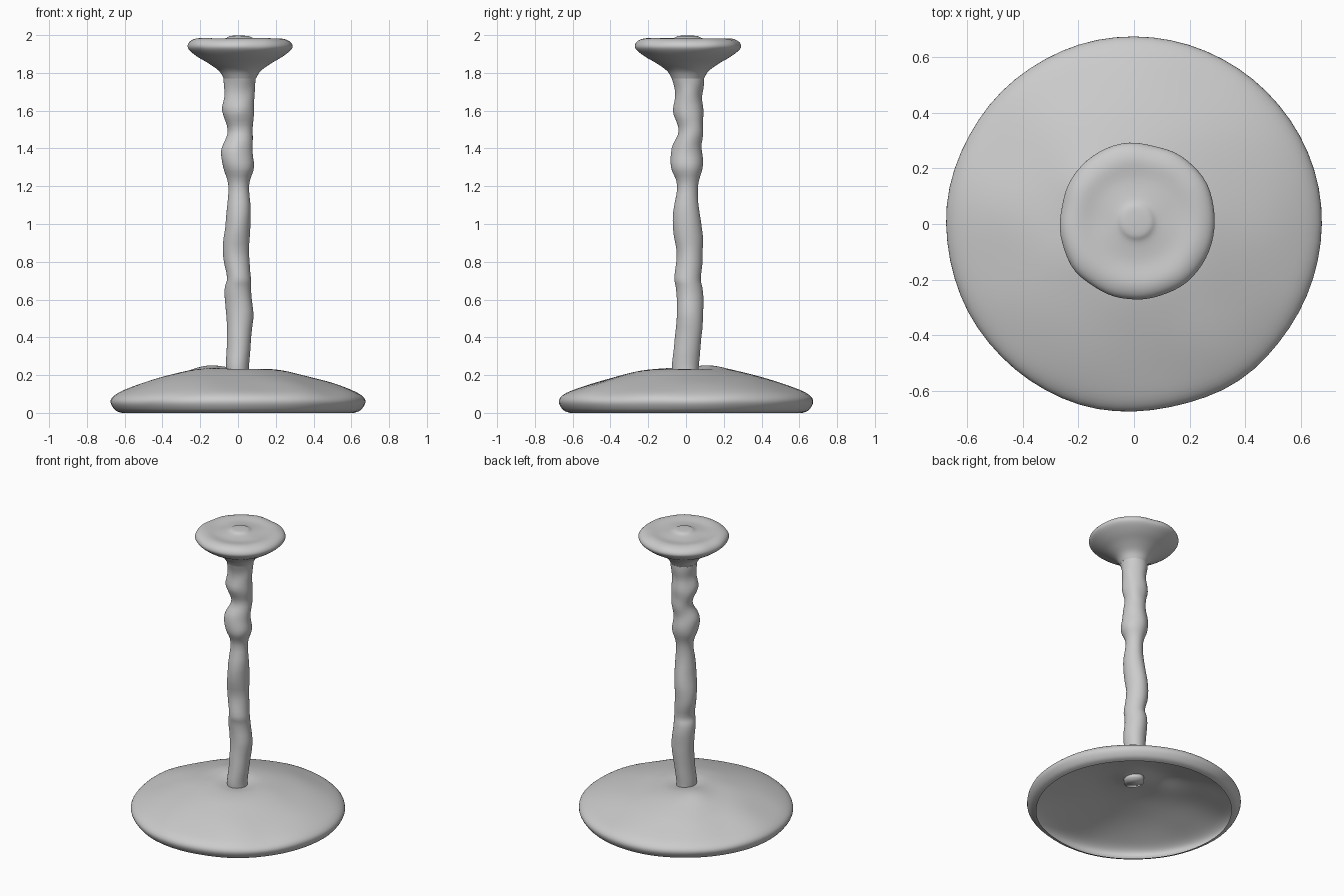
import bpy, bmesh, math
from mathutils import Vector, noise

SEGMENTS = 64
STEPS = 4

default_cube = bpy.data.objects.get("Cube")
if default_cube:
    bpy.data.objects.remove(default_cube, do_unlink=True)

# Single plain material
grey = bpy.data.materials.new("plain grey")
grey.use_nodes = True
grey.diffuse_color = (0.6, 0.6, 0.6, 1)
grey.node_tree.nodes["Principled BSDF"].inputs["Base Color"].default_value = grey.diffuse_color


def smooth_rows(rows):
    """Pass a Catmull-Rom curve through rows of ring values."""
    result = []
    for i in range(len(rows) - 1):
        a, b = rows[max(i - 1, 0)], rows[i]
        c, d = rows[i + 1], rows[min(i + 2, len(rows) - 1)]
        for step in range(STEPS):
            t = step / STEPS
            result.append([
                q + t * ((r - p) + t * ((2 * p - 5 * q + 4 * r - s) + t * (3 * q - p - 3 * r + s))) / 2
                for p, q, r, s in zip(a, b, c, d)])
    result.append(list(rows[-1]))
    return result


def loft(name, rows, deform, cap_start=False, cap_end=False):
    """Skin rings given as (height, left, right, front, back)."""
    bm = bmesh.new()
    rings = []
    for height, left, right, front, back in smooth_rows(rows):
        ring = []
        for k in range(SEGMENTS):
            angle = math.tau * k / SEGMENTS
            point = Vector(((left + right) / 2 + (right - left) / 2 * math.cos(angle),
                            (front + back) / 2 + (back - front) / 2 * math.sin(angle),
                            height))
            outward = Vector((math.cos(angle), math.sin(angle), 0))
            ring.append(bm.verts.new(deform(point, outward)))
        rings.append(ring)
    for lower, upper in zip(rings, rings[1:]):
        for k in range(SEGMENTS):
            n = (k + 1) % SEGMENTS
            bm.faces.new((lower[k], lower[n], upper[n], upper[k]))
    if cap_start:
        bm.faces.new(rings[0][::-1])
    if cap_end:
        bm.faces.new(rings[-1])
    mesh = bpy.data.meshes.new(name)
    bm.to_mesh(mesh)
    bm.free()
    mesh.materials.append(grey)
    mesh.shade_smooth()
    obj = bpy.data.objects.new(name, mesh)
    bpy.context.collection.objects.link(obj)
    return obj


def lathe_rows(profile, offset=0.0):
    """Turn (radius, height) points into round rings."""
    return [(z, offset - r, offset + r, offset - r, offset + r) for r, z in profile]


def base_lumps(point, outward):
    # Raised lump behind the stem, gentle waviness on the dome
    lump = math.exp(-((point.x + 0.17) ** 2 + (point.y - 0.13) ** 2) / 0.012)
    wave = noise.noise(point * 4) * 0.008 * min(point.z / 0.1, 1)
    return point + Vector((0, 0, 0.022 * lump + wave)) + outward * noise.noise(point * 3) * 0.006


def stem_lumps(point, outward):
    # Lumps grow stronger towards the top of the stem
    strength = 0.007 + 0.009 * max(0, min(1, (point.z - 1.2) * 3))
    if point.z > 1.7:
        strength *= max(0, (1.8 - point.z) * 10)
    return point + outward * noise.noise(point * 9) * strength


def head_lumps(point, outward):
    fade = max(0, min(1, (point.z - 1.8) * 10))
    wave = noise.noise(point * 7) * 0.009 * fade
    return point + outward * wave + Vector((0, 0, wave * 0.5))


# Hollow domed base, open underneath
base_profile = [(0.615, 0), (0.65, 0.015), (0.674, 0.058), (0.65, 0.095), (0.57, 0.132),
                (0.42, 0.182), (0.27, 0.22), (0.16, 0.234), (0.09, 0.23), (0.05, 0.222)]
loft("base", lathe_rows(base_profile), base_lumps)

# Lumpy stem
stem_rings = [
    (0.2, -0.06, 0.06, -0.07, 0.07),
    (0.3, -0.06, 0.06, -0.07, 0.07),
    (0.5, -0.06, 0.08, -0.05, 0.09),
    (0.65, -0.07, 0.07, -0.05, 0.09),
    (0.72, -0.06, 0.07, -0.06, 0.08),
    (0.86, -0.08, 0.06, -0.05, 0.09),
    (1.02, -0.06, 0.07, -0.07, 0.08),
    (1.2, -0.05, 0.06, -0.05, 0.06),
    (1.3, -0.08, 0.09, -0.08, 0.09),
    (1.4, -0.08, 0.07, -0.08, 0.08),
    (1.5, -0.06, 0.08, -0.04, 0.09),
    (1.6, -0.08, 0.09, -0.07, 0.09),
    (1.7, -0.07, 0.09, -0.06, 0.09),
    (1.77, -0.075, 0.095, -0.075, 0.095),
]
loft("stem", stem_rings, stem_lumps, cap_start=True)

# Flared head with a shallow dish and a small central bump
head_profile = [(0.085, 1.77), (0.11, 1.81), (0.165, 1.85), (0.225, 1.885), (0.27, 1.92),
                (0.28, 1.945), (0.262, 1.97), (0.22, 1.983), (0.15, 1.977),
                (0.08, 1.983), (0.05, 1.995), (0.005, 1.998)]
loft("head", lathe_rows(head_profile, 0.01), head_lumps, cap_end=True)
